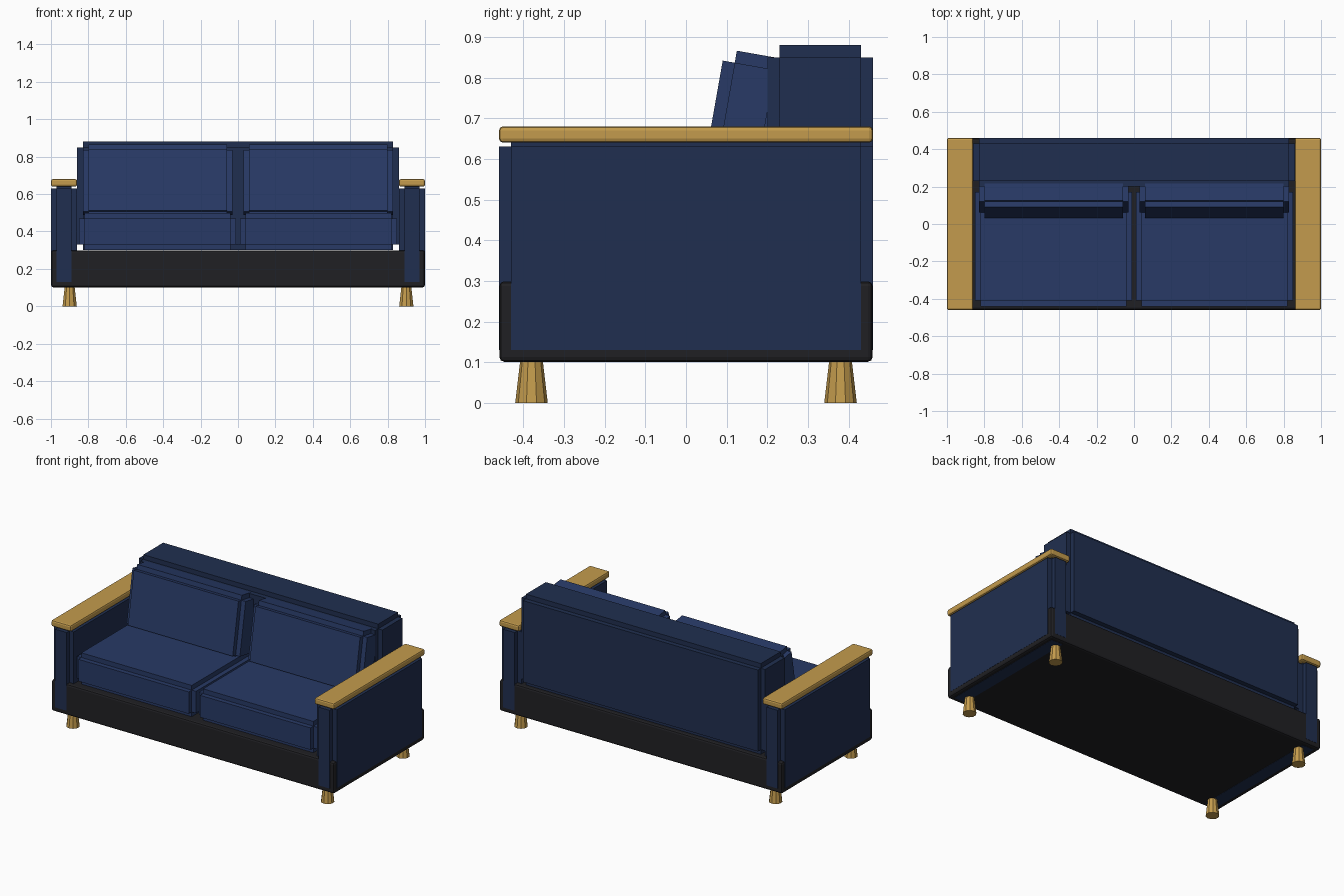
import bpy, bmesh
from math import radians
from mathutils import Matrix, Vector

if "Cube" in bpy.data.objects:
    bpy.data.objects.remove(bpy.data.objects["Cube"])


def material(name, rgb):
    m = bpy.data.materials.new(name)
    m.diffuse_color = (*rgb, 1)
    m.use_nodes = True
    m.node_tree.nodes["Principled BSDF"].inputs["Base Color"].default_value = m.diffuse_color
    return m


NAVY = material("navy_fabric", (0.0144, 0.028, 0.08))
CUSHION = material("cushion_fabric", (0.021, 0.042, 0.133))
WOOD = material("oak", (0.55, 0.33, 0.074))
DARK = material("dark_base", (0.0144, 0.0144, 0.017))


def finish(name, bm, mat, centre, tilt=0):
    mesh = bpy.data.meshes.new(name)
    bm.to_mesh(mesh)
    bm.free()
    mesh.materials.append(mat)
    ob = bpy.data.objects.new(name, mesh)
    ob.location = centre
    ob.rotation_euler.x = tilt
    bpy.context.collection.objects.link(ob)
    return ob


def add_box(bm, size):
    bmesh.ops.create_cube(bm, size=1, matrix=Matrix.Diagonal((*size, 1)))


def stepped_block(name, centre, size, mat, tilt=0, step=0.03):
    """Block with stepped edges: three crossed boxes, each full along one axis."""
    bm = bmesh.new()
    for axis in range(3):
        s = Vector(size) - Vector((2 * step,) * 3)
        s[axis] = size[axis]
        add_box(bm, s)
    return finish(name, bm, mat, centre, tilt)


def bevelled_block(name, centre, size, mat, width=0.01):
    bm = bmesh.new()
    add_box(bm, size)
    ob = finish(name, bm, mat, centre)
    mod = ob.modifiers.new("bevel", 'BEVEL')
    mod.width = width
    mod.segments = 2
    return ob


# Base, a hair smaller than the arms so their faces do not coincide
bevelled_block("base", (0, 0, 0.2), (1.998, 0.918, 0.198), DARK, 0.012)

# Backrest
stepped_block("backrest", (0, 0.33, 0.59), (1.72, 0.26, 0.58), NAVY)

for side, s in (("left", -1), ("right", 1)):
    # Arm with its wooden top
    stepped_block(side + "_arm", (s * 0.93, 0, 0.38), (0.14, 0.92, 0.56), NAVY)
    bevelled_block(side + "_armrest", (s * 0.93, 0, 0.66), (0.14, 0.92, 0.04), WOOD)

    # Seat cushion and leaning back cushion
    stepped_block(side + "_seat_cushion", (s * 0.43, -0.12, 0.4),
                  (0.84, 0.64, 0.2), CUSHION)
    stepped_block(side + "_back_cushion", (s * 0.43, 0.14, 0.663),
                  (0.8, 0.16, 0.395), CUSHION, tilt=-radians(10))

    # Tapered legs
    for end, y in (("front", -0.38), ("back", 0.38)):
        bm = bmesh.new()
        bmesh.ops.create_cone(bm, cap_ends=True, segments=10,
                              radius1=0.04, radius2=0.028, depth=0.102)
        finish(f"{side}_{end}_leg", bm, WOOD, (s * 0.9, y, 0.051))
